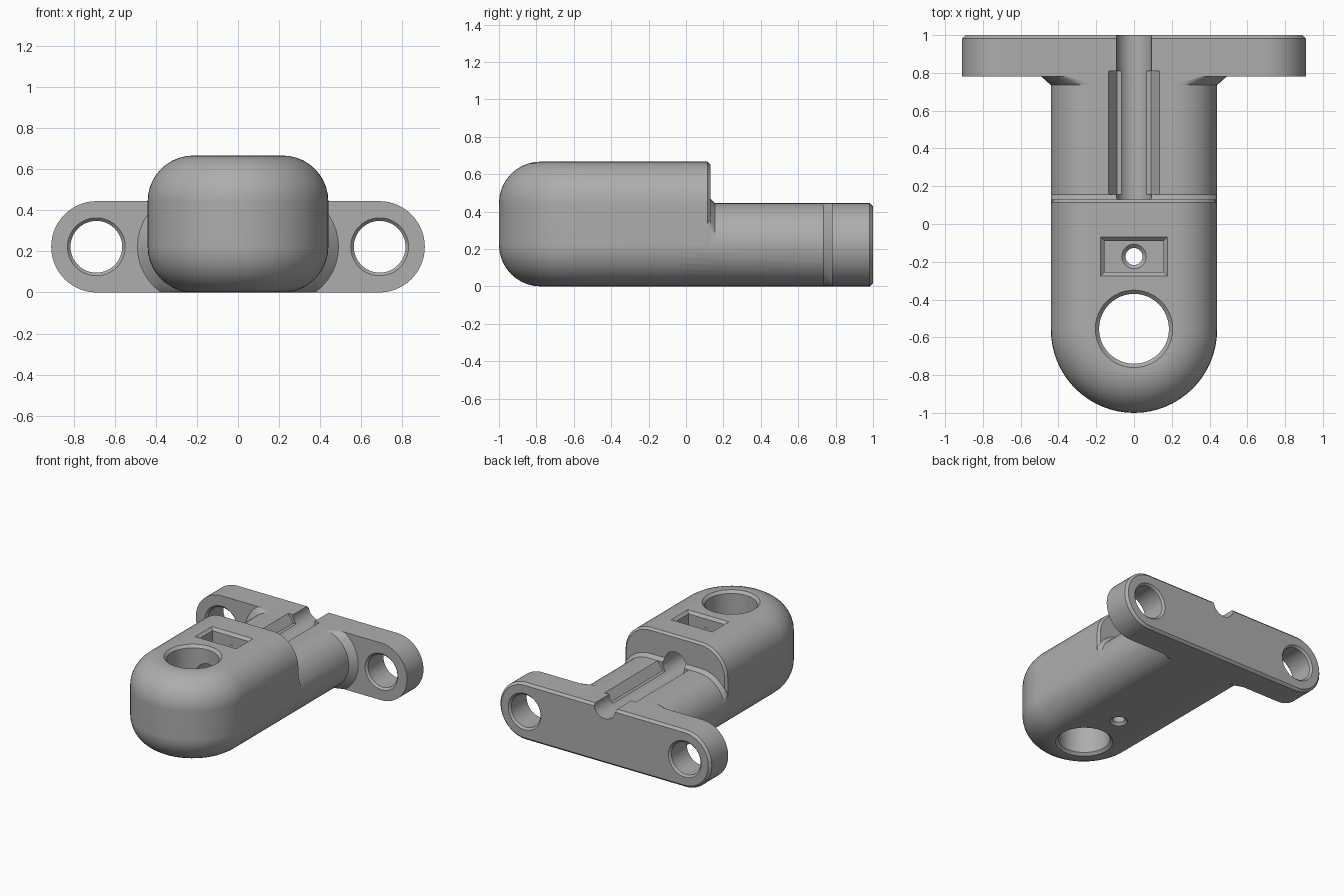
import bpy, bmesh
from math import sin, cos, pi, radians
from mathutils import Vector

cube = bpy.data.objects.get("Cube")
if cube:
    bpy.data.objects.remove(cube, do_unlink=True)

grey = bpy.data.materials.new("plain grey")
grey.use_nodes = True
grey.diffuse_color = (0.42, 0.42, 0.42, 1)
grey.node_tree.nodes["Principled BSDF"].inputs["Base Color"].default_value = grey.diffuse_color

HALF, ARM_TOP, BODY_TOP = 0.44, 0.445, 0.667
ROUND = ARM_TOP / 2
NOSE_Y, STEP_Y, FLANGE_Y = -0.56, 0.13, 0.78


def hull(name, points):
    """Convex solid around a cloud of points."""
    bm = bmesh.new()
    for p in points:
        bm.verts.new(p)
    bmesh.ops.remove_doubles(bm, verts=bm.verts, dist=1e-4)
    out = bmesh.ops.convex_hull(bm, input=bm.verts)
    loose = {g for g in out["geom_interior"] + out["geom_unused"] if isinstance(g, bmesh.types.BMVert)}
    bmesh.ops.delete(bm, geom=list(loose), context="VERTS")
    bmesh.ops.dissolve_limit(bm, angle_limit=radians(0.2), verts=bm.verts, edges=bm.edges)
    bmesh.ops.recalc_face_normals(bm, faces=bm.faces)
    mesh = bpy.data.meshes.new(name)
    bm.to_mesh(mesh)
    bm.free()
    ob = bpy.data.objects.new(name, mesh)
    bpy.context.collection.objects.link(ob)
    return ob


def section(half, low, high, r, steps=10):
    """Rounded rectangle in x and z."""
    pts = []
    for quarter, (sx, top) in enumerate([(1, 1), (-1, 1), (-1, 0), (1, 0)]):
        cx, cz = sx * (half - r), (high - r if top else low + r)
        for i in range(steps + 1):
            a = (quarter + i / steps) * pi / 2
            pts.append((cx + r * cos(a), cz + r * sin(a)))
    return pts


def at(profile, y):
    return [(x, y, z) for x, z in profile]


def disc(centre, axis, r, n=48):
    c = Vector(centre)
    turn = [(r * cos(2 * pi * i / n), r * sin(2 * pi * i / n)) for i in range(n)]
    return [c + (Vector((u, v, 0)) if axis == "Z" else Vector((u, 0, v))) for u, v in turn]


def combine(target, tool, operation):
    mod = target.modifiers.new(operation, "BOOLEAN")
    mod.object, mod.operation, mod.solver = tool, operation, "EXACT"
    bpy.context.view_layer.objects.active = target
    bpy.ops.object.modifier_apply(modifier=mod.name)
    bpy.data.objects.remove(tool, do_unlink=True)


def drill(target, axis, x, other, start, end, r, bevel=0.0):
    """Round through hole, with both rims chamfered when a bevel is given."""
    def place(t):
        return (x, other, t) if axis == "Z" else (x, t, other)
    over = 0.02
    cutters = [((start - over, r), (end + over, r))]
    if bevel:
        cutters += [((start - over, r + bevel + over), (start + bevel, r)),
                    ((end + over, r + bevel + over), (end - bevel, r))]
    for (a, ra), (b, rb) in cutters:
        tool = hull("cutter", disc(place(a), axis, ra) + disc(place(b), axis, rb))
        combine(target, tool, "DIFFERENCE")


# Rounded housing with a domed nose and a softened rear rim
profile = section(HALF, 0, BODY_TOP, ROUND)
nose = [(x * cos(a), NOSE_Y - x * sin(a), z)
        for x, z in profile if x >= 0 for a in [pi * i / 32 for i in range(33)]]
rim = section(HALF - 0.016, 0.016, BODY_TOP - 0.016, ROUND - 0.016)
bracket = hull("bracket", nose + at(profile, STEP_Y - 0.016) + at(rim, STEP_Y))

# Lower arm
arm_profile = section(HALF, 0, ARM_TOP, ROUND)
combine(bracket, hull("arm", at(arm_profile, -0.1) + at(arm_profile, 0.9)), "UNION")

# Small collar where the arm meets the housing
wide = section(HALF + 0.025, -0.025, ARM_TOP + 0.025, ROUND + 0.025)
collar = [(max(-HALF, min(HALF, x)), z) for x, z in wide if z > ROUND]
upper = [(x, z) for x, z in arm_profile if z > ROUND]
combine(bracket, hull("collar", at(collar, 0.1) + at(collar, STEP_Y) + at(upper, 0.1)
                      + at(upper, STEP_Y + 0.025)), "UNION")

# Flared root in front of the mounting flange
flare = [(x, max(0, min(ARM_TOP, z)))
         for x, z in section(HALF + 0.05, -0.05, ARM_TOP + 0.05, ROUND + 0.05)]
combine(bracket, hull("flare", at(arm_profile, FLANGE_Y - 0.045) + at(flare, FLANGE_Y)
                      + at(flare, FLANGE_Y + 0.05)), "UNION")

# Mounting flange with a chamfered back edge
plate = section(0.91, 0, ARM_TOP, ROUND, 14)
plate_back = section(0.892, 0.018, ARM_TOP - 0.018, ROUND - 0.018, 14)
combine(bracket, hull("flange", at(plate, FLANGE_Y) + at(plate, 0.982) + at(plate_back, 1)), "UNION")

# Flange bolt holes
for side in (-1, 1):
    drill(bracket, "Y", side * 0.69, ROUND, FLANGE_Y, 1, 0.126, 0.015)

# Large vertical hole and the long rod channel leading into it
drill(bracket, "Z", 0, -0.555, 0, BODY_TOP, 0.185, 0.02)
drill(bracket, "Y", 0, ARM_TOP, -0.5, 1.1, 0.093)

# Softened lips along the channel
lip = [(s * x, z) for s in (-1, 1)
       for x, z in [(0.135, 0.48), (0.135, 0.445), (0.112, 0.432), (0.098, 0.412), (0.09, 0.38)]]
combine(bracket, hull("lip_cutter", at(lip, 0.156) + at(lip, 0.81)), "DIFFERENCE")

# Rectangular nut pocket with a sloped rim
def rectangle(x, y, z):
    return [(i * x, -0.172 + j * y, z) for i in (-1, 1) for j in (-1, 1)]


floor_z = 0.56
combine(bracket, hull("pocket_cutter", rectangle(0.157, 0.083, floor_z)
                      + rectangle(0.157, 0.083, 0.7)), "DIFFERENCE")
combine(bracket, hull("rim_cutter", rectangle(0.157, 0.083, BODY_TOP - 0.02)
                      + rectangle(0.197, 0.123, BODY_TOP + 0.02)), "DIFFERENCE")

# Screw hole through the pocket floor
drill(bracket, "Z", 0, -0.172, 0, floor_z, 0.045, 0.02)

# Finish: one colour, smooth curves, crisp edges
bracket.data.materials.clear()
bracket.data.materials.append(grey)
for poly in bracket.data.polygons:
    poly.material_index = 0
bpy.ops.object.select_all(action="DESELECT")
bracket.select_set(True)
bpy.context.view_layer.objects.active = bracket
bpy.ops.object.shade_smooth_by_angle(angle=radians(28))
weighted = bracket.modifiers.new("even_shading", "WEIGHTED_NORMAL")
weighted.keep_sharp = True
